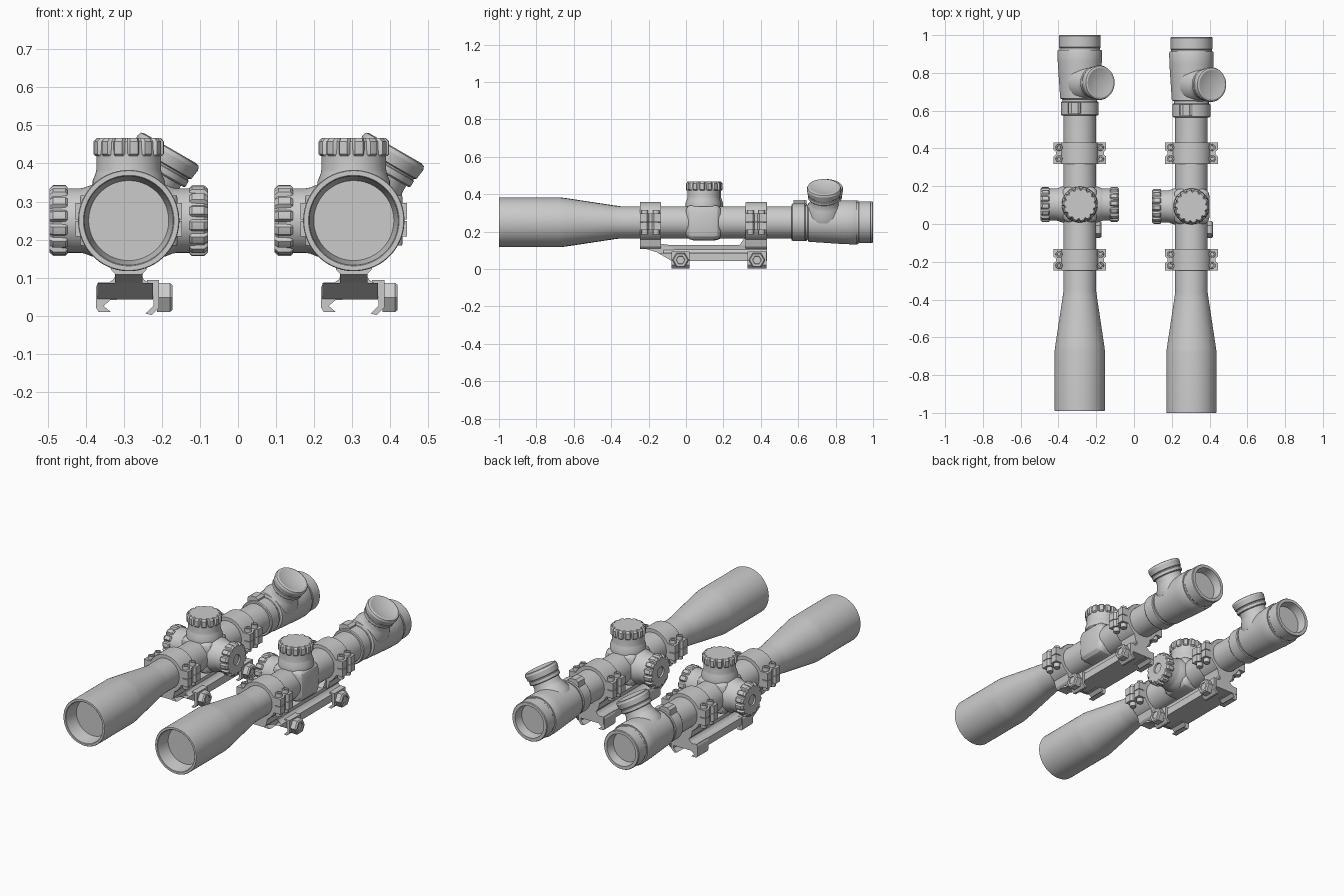
import bpy, bmesh, math
from mathutils import Vector

AXIS_Z = 0.25


def finish(name, bm, smooth=True):
    bmesh.ops.remove_doubles(bm, verts=bm.verts, dist=1e-5)
    bmesh.ops.recalc_face_normals(bm, faces=bm.faces)
    me = bpy.data.meshes.new(name)
    bm.to_mesh(me)
    bm.free()
    if smooth:
        for p in me.polygons:
            p.use_smooth = True
        me.set_sharp_from_angle(angle=math.radians(28))
    ob = bpy.data.objects.new(name, me)
    bpy.context.collection.objects.link(ob)
    return ob


def lathe(name, profile, origin, direction, segs=48, grooves=0, smooth=True):
    """Revolve (radius, distance) points about a direction; grooves notch the rim."""
    bm = bmesh.new()
    rot = Vector((0, 0, 1)).rotation_difference(Vector(direction))
    rings = []
    for r, t in profile:
        ring = []
        for i in range(segs):
            a = 2 * math.pi * (i + 0.5) / segs
            k = r
            if grooves and r > 0.08:
                step = segs // grooves
                k = r - (0.009 if i % step in (1, 2) else 0)
            p = rot @ Vector((k * math.cos(a), k * math.sin(a), t))
            ring.append(bm.verts.new(p + Vector(origin)))
        rings.append(ring)
    for a, b in zip(rings, rings[1:]):
        for i in range(segs):
            j = (i + 1) % segs
            bm.faces.new((a[i], a[j], b[j], b[i]))
    return finish(name, bm, smooth)


def prism(name, pts, axis, a, b, offset=(0, 0, 0), smooth=False):
    """Extrude a 2D outline along an axis from a to b."""
    place = {'x': lambda p, q, t: (t, p, q), 'y': lambda p, q, t: (p, t, q),
             'z': lambda p, q, t: (p, q, t)}[axis]
    bm = bmesh.new()
    lo, hi = [[bm.verts.new(Vector(place(p, q, t)) + Vector(offset)) for p, q in pts]
              for t in (a, b)]
    bm.faces.new(lo)
    bm.faces.new(hi)
    n = len(pts)
    for i in range(n):
        j = (i + 1) % n
        bm.faces.new((lo[i], lo[j], hi[j], hi[i]))
    return finish(name, bm, smooth)


def turret(name, centre, direction, dimple):
    # flared neck and grooved cap
    lathe(name + "_neck", [(0.095, 0.075), (0.095, 0.095), (0.087, 0.115), (0.085, 0.125),
                           (0.085, 0.175), (0, 0.175)], centre, direction)
    end = [(0.03, 0.208), (0.028, 0.2), (0, 0.2)] if dimple else [(0, 0.208)]
    lathe(name + "_cap", [(0, 0.16), (0.087, 0.16), (0.093, 0.166), (0.093, 0.198),
                          (0.084, 0.208), (0.07, 0.208)] + end, centre, direction, 84, 14)


def scope_tube(side, x, shift):
    o = (x, shift, AXIS_Z)
    # objective bell, main tube and eyepiece in one revolved shell
    lathe(side + "_scope_tube", [
        (0, -0.92), (0.105, -0.92), (0.117, -0.998), (0.119, -1.0), (0.131, -1.0), (0.133, -0.997),
        (0.133, -0.68), (0.13, -0.655), (0.09, -0.39), (0.086, -0.36), (0.086, 0.565),
        (0.096, 0.565), (0.1, 0.57), (0.1, 0.633), (0.096, 0.638), (0.092, 0.638),
        (0.092, 0.65), (0.104, 0.655), (0.117, 0.85), (0.118, 0.905), (0.115, 0.912),
        (0.108, 0.912), (0.108, 0.922), (0.111, 0.926), (0.111, 0.986), (0.108, 0.99),
        (0.091, 0.99), (0.084, 0.94), (0, 0.94)], o, (0, 1, 0), 64)
    # finger nub on the zoom collar
    prism(side + "_zoom_nub", [(-0.065, 0.06), (-0.06, 0.108), (-0.045, 0.119), (-0.01, 0.119),
                               (0.005, 0.108), (0.01, 0.06)], 'y', 0.575, 0.633, o)
    # tilted illumination knob
    c = (x, 0.738 + shift, AXIS_Z)
    d = (0.5, 0, 0.866)
    lathe(side + "_illumination_neck", [(0, 0.05), (0.1, 0.05), (0.098, 0.075), (0.08, 0.11),
                                        (0.074, 0.125), (0.073, 0.16), (0, 0.16)], c, d)
    lathe(side + "_illumination_cap", [
        (0, 0.148), (0.081, 0.148), (0.085, 0.152), (0.085, 0.168), (0.082, 0.17), (0.082, 0.174),
        (0.088, 0.177), (0.092, 0.205), (0.088, 0.216), (0.078, 0.219), (0.06, 0.214),
        (0.03, 0.209), (0, 0.208)], c, d)
    # turret housing: bevelled block
    bm = bmesh.new()
    bmesh.ops.create_cube(bm, size=0.192)
    bmesh.ops.bevel(bm, geom=bm.edges[:], offset=0.042, segments=3, profile=0.5, affect='EDGES')
    body = finish(side + "_turret_housing", bm)
    body.location = (x, 0.093 + shift, AXIS_Z)
    c = (x, 0.093 + shift, AXIS_Z)
    turret(side + "_elevation_turret", (c[0], c[1], c[2] + 0.009), (0, 0, 1), False)
    turret(side + "_windage_turret", c, (-1, 0, 0), True)
    if side == "left":
        turret(side + "_focus_turret", c, (1, 0, 0), True)


def mount(side, x):
    o = (x, 0, 0)
    for n, y in (("front", -0.19), ("rear", 0.375)):
        tag = f"{side}_{n}_ring"
        w = 0.057
        # ring band and its pedestal
        lathe(tag, [(0.08, -w), (0.106, -w), (0.108, -w + 0.003), (0.108, w - 0.003), (0.106, w),
                    (0.08, w)], (x, y, AXIS_Z), (0, 1, 0), 64)
        prism(tag + "_pedestal", [(-0.033, 0.108), (0.033, 0.108), (0.046, 0.12), (0.06, 0.172),
                                  (-0.06, 0.172), (-0.046, 0.12)], 'y', y - w, y + w, o)
        # split clamp flanges with screws
        for s in (-1, 1):
            pts = [(0.085 * s, -w), (0.14 * s, -w), (0.14 * s, -0.018), (0.127 * s, -0.008),
                   (0.127 * s, 0.008), (0.14 * s, 0.018), (0.14 * s, w), (0.085 * s, w)]
            for h, (a, b) in (("lower", (0.208, 0.249)), ("upper", (0.253, 0.296))):
                prism(f"{tag}_{h}_flange", pts, 'z', a, b, (x, y, 0))
            for dy in (-0.03, 0.03):
                lathe(tag + "_screw", [(0, -0.066), (0.017, -0.066), (0.018, -0.06), (0.018, 0.06),
                                       (0.017, 0.066), (0.01, 0.066), (0.009, 0.056), (0, 0.056)],
                      (x + 0.11 * s, y + dy, AXIS_Z), (0, 0, 1), 16)
    # rail with concave waist
    prism(side + "_mount_spine", [(-0.075, 0.083), (-0.052, 0.087), (-0.04, 0.095), (-0.034, 0.106),
                                  (-0.038, 0.128), (0.038, 0.128), (0.034, 0.106), (0.04, 0.095),
                                  (0.052, 0.087), (0.062, 0.083)], 'y', -0.12, 0.432, o, True)
    prism(side + "_mount_plate", [(-0.15, 0.086), (-0.075, 0.043), (0.432, 0.043), (0.432, 0.086)],
          'x', -0.082, 0.064, o)
    # sloping front arm and fillets that carry the rings
    prism(side + "_mount_front_arm", [(-0.247, 0.15), (-0.247, 0.118), (-0.14, 0.085), (-0.05, 0.085),
                                      (-0.08, 0.128), (-0.133, 0.135), (-0.133, 0.15)],
          'x', -0.036, 0.036, o)
    prism(side + "_mount_rear_fillet", [(0.28, 0.12), (0.33, 0.12), (0.33, 0.168), (0.312, 0.165)],
          'x', -0.036, 0.036, o)
    # rail feet: fixed hook jaw, moving clamp, hex nut
    for n, a, b in (("front", -0.078, 0.02), ("rear", 0.328, 0.43)):
        tag = f"{side}_{n}"
        prism(tag + "_fixed_jaw", [(-0.086, 0.075), (-0.08, 0.087), (-0.03, 0.087), (-0.03, 0.042),
                                   (-0.047, 0.042), (-0.066, 0.026), (-0.047, 0.01), (-0.079, 0.01),
                                   (-0.086, 0.022)], 'y', a, b, o)
        prism(tag + "_clamp_jaw", [(0.048, 0.094), (0.08, 0.094), (0.08, 0.022), (0.06, 0.002),
                                   (0.044, 0.006), (0.065, 0.026), (0.065, 0.04), (0.048, 0.055)],
              'y', a, b, o)
        c = (x, (a + b) / 2, 0.048)
        lathe(tag + "_clamp_nut", [(0, 0.075), (0.044, 0.075), (0.044, 0.108), (0.038, 0.115),
                                   (0.024, 0.115), (0.022, 0.11), (0, 0.11)], c, (1, 0, 0), 6,
              smooth=False)


for side, x, shift in (("left", -0.287, 0.01), ("right", 0.304, 0.0)):
    scope_tube(side, x, shift)
    mount(side, x)
